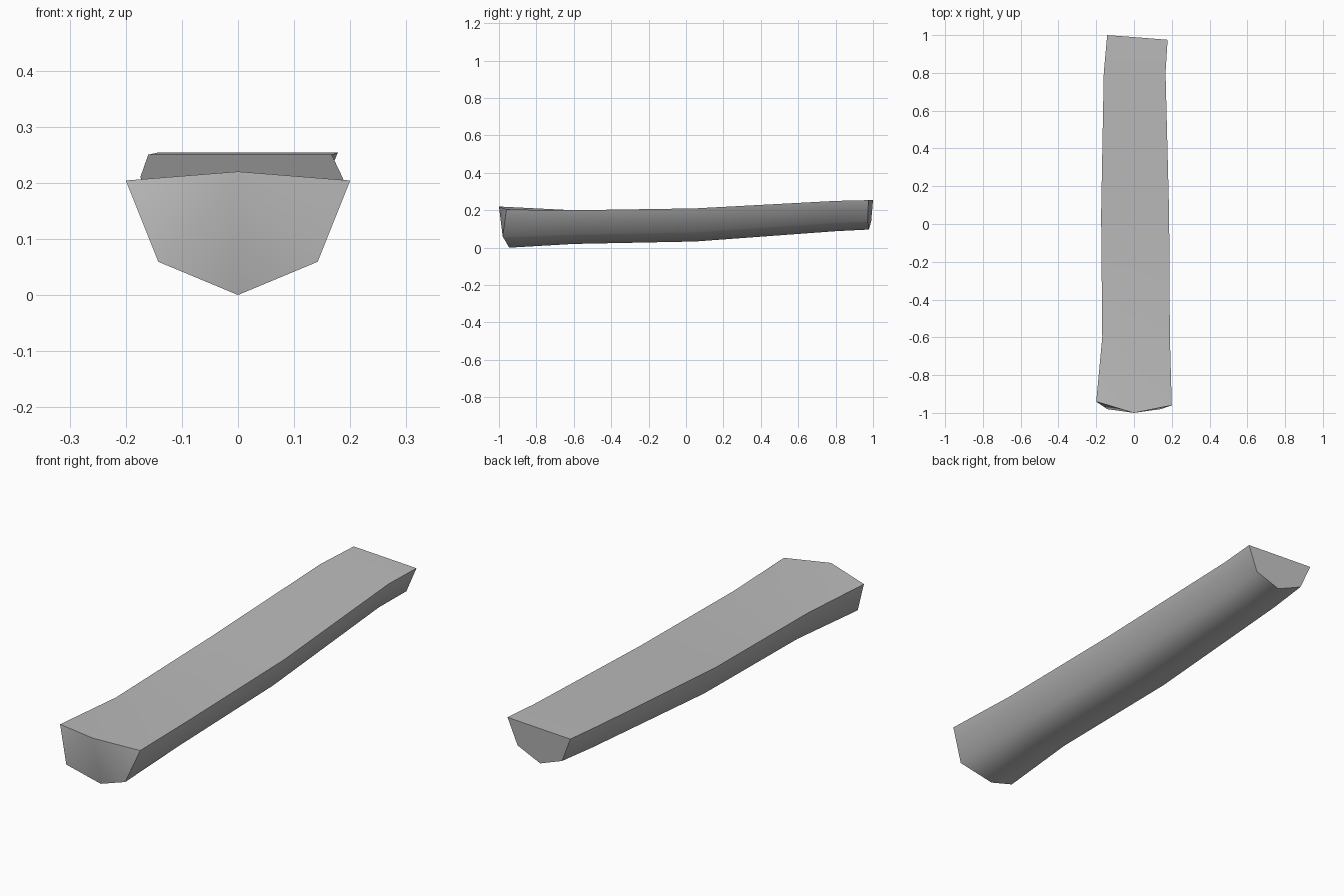
import bpy, bmesh, math

cube = bpy.data.objects.get("Cube")
if cube:
    bpy.data.objects.remove(cube)

# Single grey material
mat = bpy.data.materials.new("plain grey")
mat.use_nodes = True
grey = (0.5, 0.5, 0.5, 1)
mat.diffuse_color = grey
mat.node_tree.nodes["Principled BSDF"].inputs["Base Color"].default_value = grey

bm = bmesh.new()


def station(y, x_right, x_left, z_top, z_keel):
    """Ring of a V-bottomed section: rim, chine, keel, chine, rim, deck centre."""
    mid, half = (x_left + x_right) / 2, (x_left - x_right) / 2
    z_chine = z_keel + (z_top - z_keel) * 0.29
    shape = [(-1, z_top), (-0.71, z_chine), (0, z_keel),
             (0.71, z_chine), (1, z_top), (0, z_top)]
    return [bm.verts.new((mid + half * u, y, z)) for u, z in shape]


# Sections from front to back: y, right rim, left rim, deck height, keel height
rings = [station(*s) for s in (
    (-0.95, -0.20, 0.20, 0.204, 0.0),
    (-0.60, -0.168, 0.19, 0.20, 0.02),
    (0.05, -0.174, 0.186, 0.21, 0.033),
    (0.80, -0.16, 0.167, 0.25, 0.088),
    (0.985, -0.142, 0.178, 0.254, 0.097))]

# Raised, jutting front lip and slightly skewed ends
front, back = rings[0], rings[-1]
for vert, y in zip(front, (-0.94, -0.98, -0.945, -0.98, -0.96, -1.0)):
    vert.co.y = y
front[5].co.z = 0.22
for vert in back:
    vert.co.y = 0.988 - 0.08 * (vert.co.x - 0.018) - 0.06 * (0.254 - vert.co.z)
back[0].co.y = 1.0

# Skin between sections, fanned front face, flat back face
for a, b in zip(rings, rings[1:]):
    for i in range(6):
        j = (i + 1) % 6
        bm.faces.new((a[i], a[j], b[j], b[i]))
for i in range(4):
    bm.faces.new((front[5], front[i + 1], front[i]))
bm.faces.new(back)
bmesh.ops.recalc_face_normals(bm, faces=bm.faces)

mesh = bpy.data.meshes.new("tapered_beam")
bm.to_mesh(mesh)
bm.free()
mesh.materials.append(mat)
beam = bpy.data.objects.new("tapered_beam", mesh)
bpy.context.collection.objects.link(beam)

# Smooth hull, sharp rim and ends
bpy.ops.object.select_all(action="DESELECT")
beam.select_set(True)
bpy.context.view_layer.objects.active = beam
bpy.ops.object.shade_smooth_by_angle(angle=math.radians(55))
